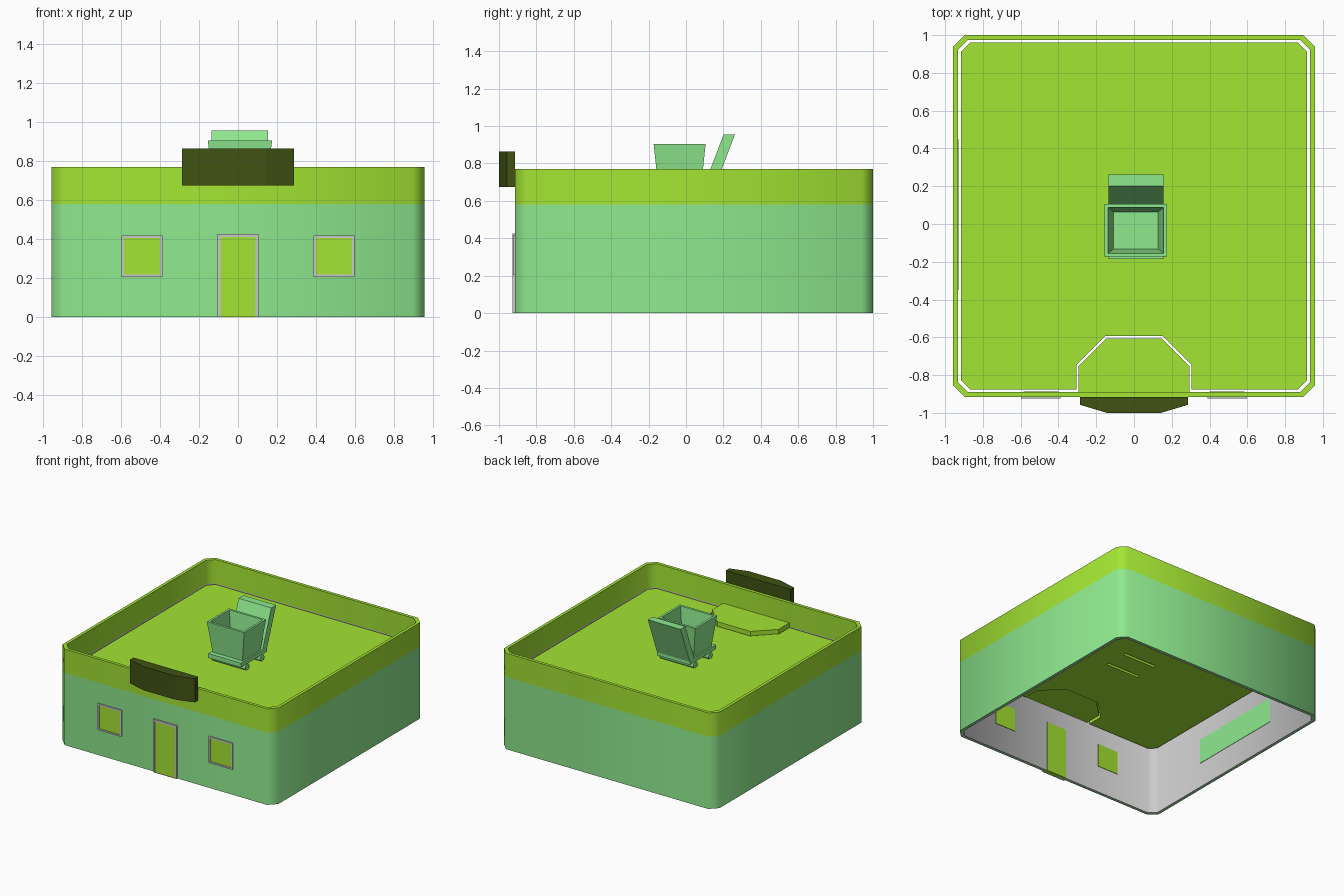
import bpy, bmesh, math

if "Cube" in bpy.data.objects:
    bpy.data.objects.remove(bpy.data.objects["Cube"])


def material(name, rgb):
    m = bpy.data.materials.new(name)
    m.diffuse_color = (*rgb, 1)
    m.use_nodes = True
    m.node_tree.nodes["Principled BSDF"].inputs["Base Color"].default_value = m.diffuse_color
    return m


MINT = material("mint", (0.275, 0.82, 0.275))
LIME = material("lime", (0.37, 0.78, 0.033))
OLIVE = material("olive", (0.05, 0.085, 0.006))


def loft(name, rings, mat=None, closed=False, smooth=False):
    """Skin a list of equal point rings; cap the ends, or join last to first."""
    bm = bmesh.new()
    vs = [[bm.verts.new(p) for p in r] for r in rings]
    n = len(rings[0])
    pairs = list(zip(vs, vs[1:])) + ([(vs[-1], vs[0])] if closed else [])
    for a, b in pairs:
        for i in range(n):
            j = (i + 1) % n
            bm.faces.new((a[i], a[j], b[j], b[i]))
    if not closed:
        bm.faces.new(vs[0][::-1])
        bm.faces.new(vs[-1])
    bmesh.ops.recalc_face_normals(bm, faces=bm.faces)
    me = bpy.data.meshes.new(name)
    bm.to_mesh(me)
    bm.free()
    ob = bpy.data.objects.new(name, me)
    bpy.context.collection.objects.link(ob)
    if mat:
        me.materials.append(mat)
    if smooth:
        bpy.ops.object.select_all(action='DESELECT')
        ob.select_set(True)
        bpy.context.view_layer.objects.active = ob
        bpy.ops.object.shade_smooth_by_angle(angle=math.radians(50))
    return ob


def at(pts, z):
    return [(x, y, z) for x, y in pts]


def prism(name, pts, z0, z1, mat=None):
    return loft(name, [at(pts, z0), at(pts, z1)], mat)


def rect(x0, x1, y0, y1):
    return [(x0, y0), (x1, y0), (x1, y1), (x0, y1)]


def box(name, x0, x1, y0, y1, z0, z1, mat=None):
    return prism(name, rect(x0, x1, y0, y1), z0, z1, mat)


def footprint(d, notch=()):
    """Building outline with cut corners, inset by d, optional front notch."""
    x, y0, y1, c = 0.957 - d, -0.915 + d, 1 - d, 0.06 - 0.3 * d
    return [(-x, y0 + c), (-x + c, y0), *notch, (x - c, y0), (x, y0 + c),
            (x, y1 - c), (x - c, y1), (-x + c, y1), (-x, y1 - c)]


def wall(name, d0, d1, z0, z1, mat=None):
    a, b = footprint(d0), footprint(d1)
    return loft(name, [at(a, z0), at(a, z1), at(b, z1), at(b, z0)], mat, True, True)


# Shell: mint walls with grey lining, lime parapet
wall("outer_wall", 0, 0.015, 0, 0.58, MINT)
wall("wall_lining", 0.015, 0.025, 0, 0.58)
wall("parapet", 0, 0.025, 0.58, 0.77, LIME)

# Roof slab, separated from the walls by a slit and notched above the entrance
notch = [(-0.305, -0.875), (-0.305, -0.747), (-0.152, -0.594),
         (0.152, -0.594), (0.305, -0.747), (0.305, -0.875)]
roof = prism("roof", footprint(0.04, notch), 0.535, 0.58, LIME)
prism("entrance_roof", [(-0.294, -0.9), (0.294, -0.9), (0.294, -0.752),
                        (0.147, -0.606), (-0.147, -0.606), (-0.294, -0.752)],
      0.55, 0.61, LIME)

# Windows and door: grey frame around a lime panel
def opening(name, x0, x1, z0, z1, y, w, sill):
    out = [(x0, z0), (x1, z0), (x1, z1), (x0, z1)]
    b = z0 + (w if sill else 0)
    inn = [(x0 + w, b), (x1 - w, b), (x1 - w, z1 - w), (x0 + w, z1 - w)]
    ring = lambda p, yy: [(x, yy, z) for x, z in p]
    loft(name + "_frame", [ring(out, -0.905), ring(out, y), ring(inn, y),
                           ring(inn, -0.905)], None, True)
    box(name + "_panel", x0 + w, x1 - w, y + 0.005, -0.886, b, z1 - w, LIME)


opening("left_window", -0.598, -0.388, 0.205, 0.417, -0.925, 0.012, True)
opening("right_window", 0.388, 0.598, 0.205, 0.417, -0.925, 0.012, True)
opening("door", -0.105, 0.105, 0, 0.425, -0.928, 0.016, False)

# Panel on the inside of the left wall
box("inner_wall_panel", -0.94, -0.929, -0.35, 0.45, 0.2, 0.4, MINT)

# Bowed sign board over the door
prism("sign_board", [(-0.287, -0.915), (-0.287, -0.957), (-0.143, -1),
                     (0.143, -1), (0.287, -0.957), (0.287, -0.915)],
      0.675, 0.865, OLIVE)

# Cart: hollow tapered basket
CX, CY = 0.01, -0.034


def basket_ring(hx, hy, z):
    return at(rect(CX - hx, CX + hx, CY - hy, CY + hy), z)


loft("cart_basket", [basket_ring(0.133, 0.113, 0.66), basket_ring(0.165, 0.139, 0.905),
                     basket_ring(0.147, 0.121, 0.905), basket_ring(0.118, 0.098, 0.68)], MINT)

# Cart base and slanted back
box("cart_base", -0.135, 0.155, -0.185, 0.145, 0.625, 0.66, MINT)
loft("cart_back", [at(rect(-0.135, 0.155, 0.085, 0.145), 0.65),
                   at(rect(-0.135, 0.155, 0.201, 0.262), 0.955)], MINT)

# Rollers under the cart, sitting in slots cut through the roof
for i, y in enumerate((-0.11, 0.08)):
    circle = [(y + 0.026 * math.cos(t * math.pi / 6), 0.602 + 0.026 * math.sin(t * math.pi / 6))
              for t in range(12)]
    loft(f"cart_roller_{i + 1}", [[(x, a, b) for a, b in circle] for x in (-0.14, 0.16)],
         MINT, False, True)
    cut = box(f"slot_cutter_{i + 1}", -0.14, 0.16, y - 0.012, y + 0.012, 0.5, 0.6)
    cut.hide_render = True
    cut.display_type = 'WIRE'
    mod = roof.modifiers.new("slot", 'BOOLEAN')
    mod.operation = 'DIFFERENCE'
    mod.object = cut
